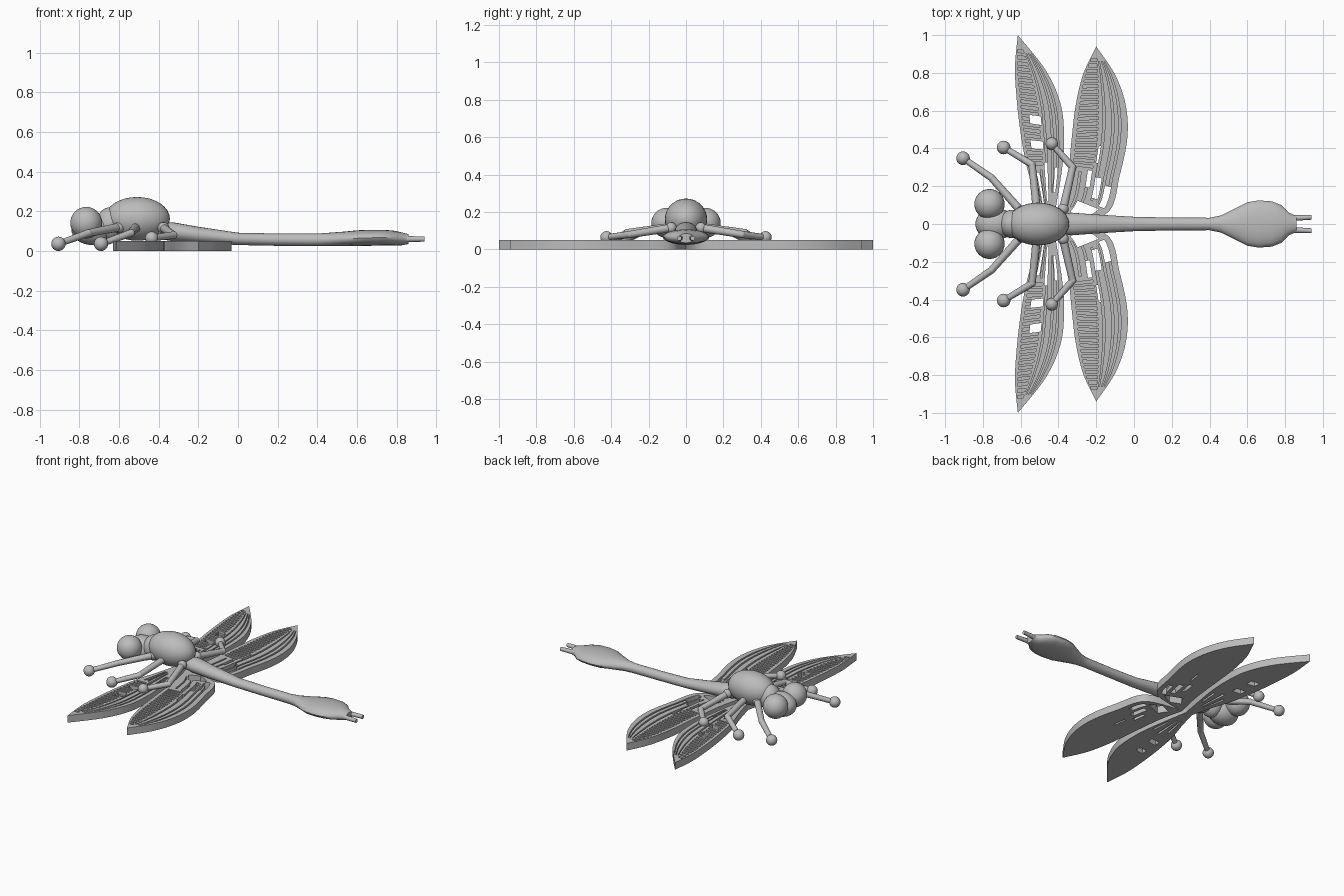
import bpy, bmesh, math
from mathutils import Vector, Matrix

cube = bpy.data.objects.get("Cube")
if cube:
    bpy.data.objects.remove(cube, do_unlink=True)

grey = bpy.data.materials.new("plain grey")
grey.use_nodes = True
grey.diffuse_color = (0.5, 0.5, 0.5, 1)
grey.node_tree.nodes["Principled BSDF"].inputs["Base Color"].default_value = (0.5, 0.5, 0.5, 1)


def finish(bm, name, mirror=False, smooth=True):
    bmesh.ops.recalc_face_normals(bm, faces=bm.faces)
    mesh = bpy.data.meshes.new(name)
    bm.to_mesh(mesh)
    bm.free()
    mesh.materials.append(grey)
    obj = bpy.data.objects.new(name, mesh)
    bpy.context.collection.objects.link(obj)
    if smooth:
        bpy.ops.object.select_all(action="DESELECT")
        obj.select_set(True)
        bpy.context.view_layer.objects.active = obj
        bpy.ops.object.shade_smooth_by_angle(angle=math.radians(40))
    if mirror:
        mod = obj.modifiers.new("mirror", "MIRROR")
        mod.use_axis = (False, True, False)
        mod.use_mirror_merge = False
    return obj


def ball(bm, centre, radii, seg=24):
    mat = Matrix.Translation(centre) @ Matrix.Diagonal((*radii, 1))
    bmesh.ops.create_uvsphere(bm, u_segments=seg, v_segments=seg // 2, radius=1, matrix=mat)


def rod(bm, a, b, r1, r2, seg=12):
    a, b = Vector(a), Vector(b)
    mat = Matrix.Translation((a + b) / 2) @ (b - a).to_track_quat("Z", "Y").to_matrix().to_4x4()
    bmesh.ops.create_cone(bm, cap_ends=True, segments=seg, radius1=r1, radius2=r2,
                          depth=(b - a).length, matrix=mat)


def spline(points, s):
    """Smooth point at fraction s of a list of points."""
    f = s * (len(points) - 1)
    i = min(int(f), len(points) - 2)
    u = f - i
    p = [Vector(points[max(0, min(len(points) - 1, i + k))]) for k in (-1, 0, 1, 2)]
    return 0.5 * (2 * p[1] + (p[2] - p[0]) * u + (2 * p[0] - 5 * p[1] + 4 * p[2] - p[3]) * u ** 2
                  + (3 * p[1] - p[0] - 3 * p[2] + p[3]) * u ** 3)


# Thorax, neck, head and eyes
for name, centre, radii in (
        ("thorax", (-0.508, 0, 0.162), (0.165, 0.113, 0.11)),
        ("neck", (-0.645, 0, 0.135), (0.07, 0.075, 0.085)),
        ("head", (-0.735, 0, 0.11), (0.105, 0.085, 0.08))):
    bm = bmesh.new()
    ball(bm, centre, radii, 32)
    finish(bm, name)
bm = bmesh.new()
ball(bm, (-0.765, 0.105, 0.142), (0.08, 0.08, 0.08), 32)
finish(bm, "eyes", mirror=True)

# Tail: oval sections (x, half width, bottom, top)
sections = [(-0.40, 0.05, 0.06, 0.14), (-0.33, 0.06, 0.05, 0.145), (-0.2, 0.05, 0.04, 0.122),
            (0, 0.038, 0.03, 0.092), (0.2, 0.034, 0.026, 0.088), (0.4, 0.033, 0.024, 0.088),
            (0.46, 0.045, 0.024, 0.092), (0.54, 0.085, 0.024, 0.098), (0.6, 0.115, 0.024, 0.104),
            (0.66, 0.125, 0.026, 0.107), (0.73, 0.12, 0.028, 0.107), (0.78, 0.10, 0.028, 0.103),
            (0.82, 0.06, 0.028, 0.095), (0.86, 0.042, 0.035, 0.085)]
bm = bmesh.new()
rings = []
for x, w, low, high in sections:
    ring = []
    for k in range(20):
        a = math.tau * k / 20
        ring.append(bm.verts.new((x, w * math.cos(a), (low + high) / 2 + (high - low) / 2 * math.sin(a))))
    rings.append(ring)
for r1, r2 in zip(rings, rings[1:]):
    for k in range(20):
        n = (k + 1) % 20
        bm.faces.new((r1[k], r1[n], r2[n], r2[k]))
bm.faces.new(rings[0])
bm.faces.new(rings[-1])
finish(bm, "tail")

# Pair of prongs at the tail tip
bm = bmesh.new()
rod(bm, (0.81, 0.03, 0.06), (0.94, 0.036, 0.06), 0.016, 0.013)
finish(bm, "tail_prongs", mirror=True)

# Legs: hip, knee, foot
legs = {
    "front_legs": [(-0.60, 0.07, 0.12), (-0.755, 0.245, 0.09), (-0.905, 0.348, 0.036)],
    "middle_legs": [(-0.515, 0.08, 0.12), (-0.54, 0.315, 0.09), (-0.69, 0.405, 0.036)],
    "hind_legs": [(-0.375, 0.08, 0.115), (-0.325, 0.30, 0.08), (-0.435, 0.425, 0.065)],
}
for name, (hip, knee, foot) in legs.items():
    bm = bmesh.new()
    rod(bm, hip, knee, 0.022, 0.019)
    rod(bm, knee, foot, 0.019, 0.016)
    ball(bm, hip, (0.03,) * 3, 16)
    ball(bm, knee, (0.02,) * 3, 12)
    ball(bm, foot, (0.036 if name != "hind_legs" else 0.033,) * 3, 24)
    finish(bm, name, mirror=True)

# Wings: plates with a raised rim, veins and rungs, and open slots near the root
ROWS, COLS, TOP, FLOOR = 72, 24, 0.05, 0.03


def height(i, j, holes):
    s, t = (i + 0.5) / ROWS, (j + 0.5) / COLS
    for s0, s1, t0, t1 in holes:
        if s0 < s < s1 and t0 < t < t1:
            return 0
    if s > 0.96 or s < 0.06:
        return TOP
    if 2 <= j <= 10 and 0.34 < s < 0.92:
        return FLOOR if i % 2 else TOP
    if j in (13, 17, 20) and 0.2 < s < 0.9:
        return FLOOR
    if j in (5, 9) and 0.12 < s < 0.32:
        return FLOOR
    return TOP


def wing(name, lead, trail, holes):
    bm = bmesh.new()

    def point(i, j, z):
        s = i / ROWS
        p = spline(lead, s).lerp(spline(trail, s), j / COLS)
        return bm.verts.new((p.x, p.y, z))

    def level(i, j):
        return height(i, j, holes) if 0 <= i < ROWS and 0 <= j < COLS else 0

    for i in range(ROWS):
        for j in range(COLS):
            h = level(i, j)
            if not h:
                continue
            corners = [(i, j), (i, j + 1), (i + 1, j + 1), (i + 1, j)]
            bm.faces.new([point(*c, h) for c in corners])
            bm.faces.new([point(*c, 0) for c in reversed(corners)])
            sides = ((i - 1, j), (i, j + 1), (i + 1, j), (i, j - 1))
            for k, side in enumerate(sides):
                low = level(*side)
                if low < h:
                    a, b = corners[k], corners[(k + 1) % 4]
                    bm.faces.new([point(*a, low), point(*b, low), point(*b, h), point(*a, h)])
    bmesh.ops.remove_doubles(bm, verts=bm.verts, dist=0.00005)
    finish(bm, name, mirror=True, smooth=False)


wing("fore_wings",
     [(-0.48, 0), (-0.52, 0.15), (-0.567, 0.3), (-0.60, 0.48), (-0.621, 0.66), (-0.63, 0.83), (-0.615, 1)],
     [(-0.43, 0), (-0.405, 0.14), (-0.38, 0.3), (-0.37, 0.45), (-0.387, 0.63), (-0.465, 0.81), (-0.615, 1)],
     [(0.43, 0.47, 0.2, 0.5), (0.55, 0.6, 0.25, 0.5), (0.14, 0.36, 0.5, 0.58),
      (0.2, 0.34, 0.78, 0.87), (0.12, 0.3, 0.25, 0.33)])
wing("hind_wings",
     [(-0.40, 0), (-0.365, 0.15), (-0.345, 0.3), (-0.33, 0.45), (-0.31, 0.62), (-0.27, 0.79), (-0.2, 0.94)],
     [(-0.37, 0), (-0.14, 0.06), (-0.075, 0.26), (-0.035, 0.46), (-0.044, 0.63), (-0.10, 0.79), (-0.2, 0.94)],
     [(0.25, 0.33, 0.36, 0.46), (0.21, 0.31, 0.54, 0.67), (0.18, 0.28, 0.74, 0.86),
      (0.10, 0.16, 0.3, 0.8), (0.38, 0.46, 0.5, 0.54)])
